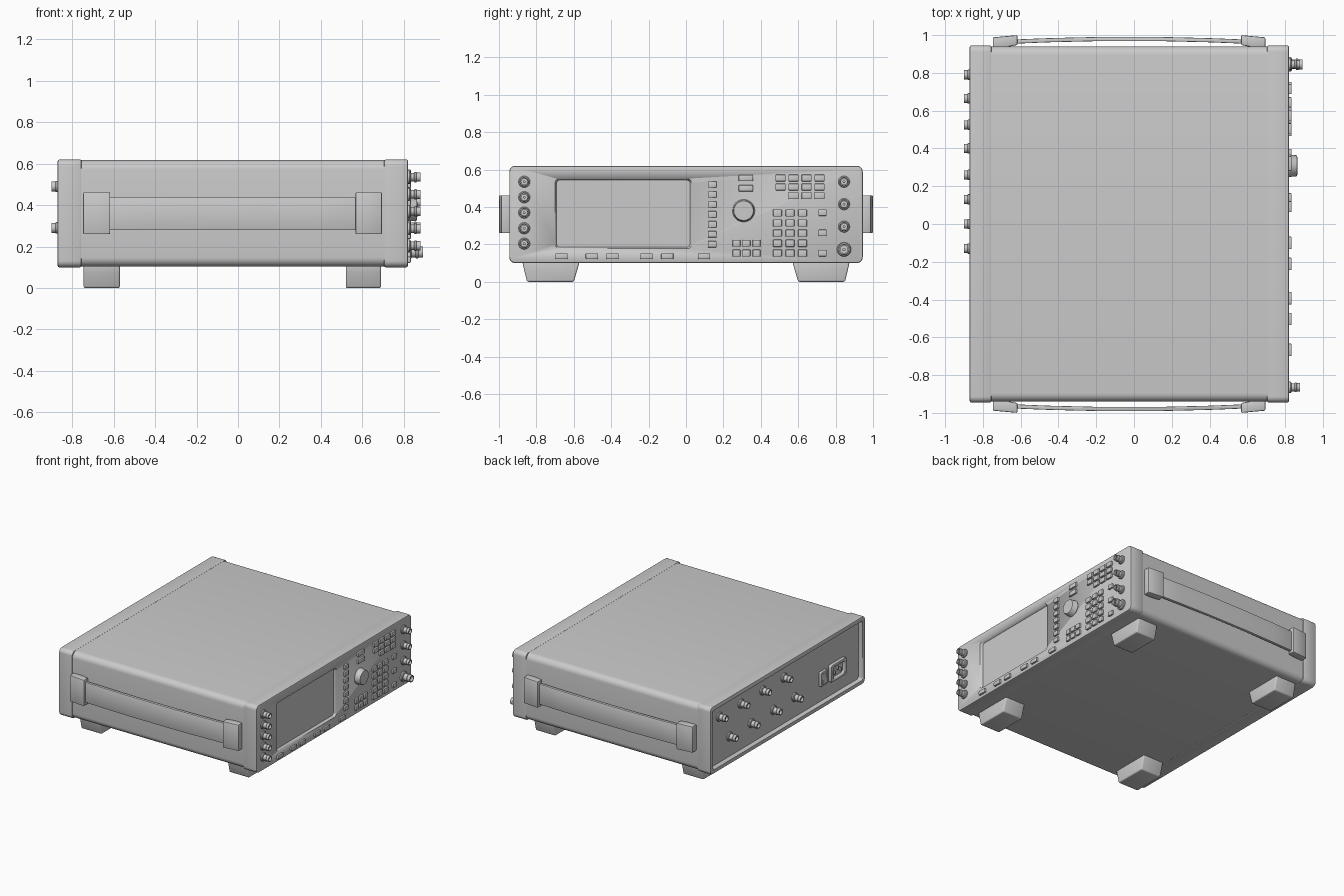
import bpy, bmesh, math

if "Cube" in bpy.data.objects:
    bpy.data.objects.remove(bpy.data.objects["Cube"])

Z0, Z1, HY = 0.10, 0.62, 0.945


def finish(name, bm, bevel=0.0, segs=2):
    bmesh.ops.recalc_face_normals(bm, faces=bm.faces)
    me = bpy.data.meshes.new(name)
    bm.to_mesh(me)
    bm.free()
    ob = bpy.data.objects.new(name, me)
    bpy.context.collection.objects.link(ob)
    bpy.ops.object.select_all(action='DESELECT')
    ob.select_set(True)
    bpy.context.view_layer.objects.active = ob
    if bevel:
        m = ob.modifiers.new("bevel", 'BEVEL')
        m.width, m.segments, m.limit_method = bevel, segs, 'ANGLE'
        bpy.ops.object.modifier_apply(modifier=m.name)
    bpy.ops.object.shade_smooth_by_angle(angle=math.radians(35))
    return ob


def round_rect(u0, u1, v0, v1, r, n=6):
    pts = []
    for k, (u, v) in enumerate([(u1 - r, v1 - r), (u0 + r, v1 - r), (u0 + r, v0 + r), (u1 - r, v0 + r)]):
        for i in range(n + 1):
            a = math.pi / 2 * (k + i / n)
            pts.append((u + r * math.cos(a), v + r * math.sin(a)))
    return pts


def loft(name, axis, ring_a, a, ring_b, b, bevel=0.0, segs=2):
    """Closed solid between two matching profiles at a and b along the axis."""
    place = {'x': lambda p, t: (t, p[0], p[1]), 'z': lambda p, t: (p[0], p[1], t)}[axis]
    bm = bmesh.new()
    va = [bm.verts.new(place(p, a)) for p in ring_a]
    vb = [bm.verts.new(place(p, b)) for p in ring_b]
    bm.faces.new(va)
    bm.faces.new(vb)
    for i in range(len(va)):
        j = (i + 1) % len(va)
        bm.faces.new((va[i], va[j], vb[j], vb[i]))
    return finish(name, bm, bevel, segs)


def prism(name, axis, ring, a, b, bevel=0.0, segs=2):
    return loft(name, axis, ring, a, ring, b, bevel, segs)


def cut(ob, cutter):
    m = ob.modifiers.new("cut", 'BOOLEAN')
    m.operation, m.object, m.solver = 'DIFFERENCE', cutter, 'EXACT'
    bpy.context.view_layer.objects.active = ob
    bpy.ops.object.modifier_apply(modifier=m.name)
    bpy.data.objects.remove(cutter)


def lathe(name, x, y, z, profile, sign=1, scale=1.0, n=24):
    """Revolve (radius, height) points around the x axis."""
    bm = bmesh.new()
    rings = []
    for r, h in profile:
        rings.append([bm.verts.new((x + sign * h * scale,
                                    y + r * scale * math.cos(2 * math.pi * i / n),
                                    z + r * scale * math.sin(2 * math.pi * i / n))) for i in range(n)])
    for p, q in zip(rings, rings[1:]):
        for i in range(n):
            j = (i + 1) % n
            bm.faces.new((p[i], p[j], q[j], q[i]))
    bm.faces.new(rings[0])
    bm.faces.new(rings[-1])
    return finish(name, bm)


def keys(name, ys, zs, w, h):
    bm = bmesh.new()
    for y in ys:
        for z in zs:
            vs = bmesh.ops.create_cube(bm, size=1)['verts']
            for v in vs:
                v.co = (0.822 + v.co.x * 0.024, y + v.co.y * w, z + v.co.z * h)
    return finish(name, bm, 0.004, 2)


# Cover and the two end frames
prism("cover", 'x', round_rect(-HY + .004, HY - .004, Z0 + .003, Z1 - .003, 0.045), -0.77, 0.72)
front = prism("front_frame", 'x', round_rect(-HY, HY, Z0, Z1, 0.032), 0.705, 0.82, 0.008)
rear = prism("rear_frame", 'x', round_rect(-HY, HY, Z0, Z1, 0.032), -0.87, -0.755, 0.008)

# Recessed screen and recessed rear panel
cut(front, loft("screen_cutter", 'x', round_rect(-.692, .022, .185, .544, .02), 0.800,
                round_rect(-.702, .032, .175, .554, .025), 0.825))
cut(rear, loft("rear_cutter", 'x', round_rect(-.91, .91, .135, .585, .015), -0.835,
               round_rect(-.915, .915, .13, .59, .02), -0.88))

# Feet
for xn, x0, x1 in (("rear", -.745, -.57), ("front", .52, .69)):
    for yn, s in (("left", -1), ("right", 1)):
        foot = [(s * .875, .11), (s * .868, .075), (s * .85, 0), (s * .60, 0), (s * .578, .075), (s * .568, .11)]
        prism(f"{xn}_{yn}_foot", 'x', foot, x0, x1, 0.009, 3)

# Side handles: strap and end caps
strap_mid = [(-.70, .963), (-.45, .973), (-.2, .979), (.15, .979), (.40, .973), (.65, .963)]
for yn, s in (("left", -1), ("right", 1)):
    ring = [(x, s * (y + .011)) for x, y in strap_mid] + [(x, s * (y - .011)) for x, y in reversed(strap_mid)]
    prism(f"{yn}_handle_strap", 'z', ring, 0.28, 0.438, 0.004)
    for xn, xo, xi in (("rear", -.747, -.617), ("front", .695, .567)):
        cap = [(xo, s * .935), (xo, s * .988), (xi, s * 1.0), (xi, s * .948), ((xo + xi) / 2, s * .935)]
        prism(f"{yn}_{xn}_handle_cap", 'z', cap, 0.26, 0.462, 0.006)

# Coaxial connectors on both ends
coax = [(.031, -.008), (.031, .008), (.028, .012), (.021, .014), (.021, .03), (.025, .032), (.025, .04),
        (.022, .042), (.022, .06), (.016, .06), (.016, .025), (.007, .025), (.007, .05), (.003, .052)]
for i, z in enumerate((.535, .452, .37, .286, .204)):
    lathe(f"left_connector_{i}", 0.82, -.865, z, coax)
for i, z in enumerate((.535, .415, .295)):
    lathe(f"right_connector_{i}", 0.82, .845, z, coax)
lathe("output_connector", 0.82, .845, .173, coax, 1, 1.22)
for i, y in enumerate((.79, .665, .525, .40, .26, .13, 0, -.13)):
    lathe(f"rear_connector_{i}", -0.835, y, .29 if i % 2 else .49, coax, -1, 1.1)

# Tuning knob
lathe("tuning_knob", 0.82, .308, .38, [(.060, -.005), (.060, .006), (.057, .010), (.056, .038), (.052, .044),
                                       (.035, .045), (.010, .044)], 1, 1, 40)

# Front panel keys
keys("screen_softkeys", [.14], [.52 - .0532 * i for i in range(7)], .046, .034)
keys("menu_keys", [.32], [.555, .50], .078, .034)
keys("arrow_keys", [.27, .323, .377], [.206, .153], .042, .037)
keys("function_keys", [.505, .575, .645, .714], [.555, .507], .054, .036)
keys("function_keys_lower", [.575, .645, .714], [.46], .054, .036)
keys("number_keys", [.489, .556, .623], [.368, .314, .26, .206, .153], .047, .038)
keys("output_keys", [.73], [.37, .262, .153], .044, .034)
keys("bottom_keys", [-.666, -.503, -.393, -.211, -.10, .096], [.137], .066, .03)

# Rear power switch and mains inlet
switch = prism("power_switch_frame", 'x', round_rect(-.51, -.43, .255, .365, .008), -.83, -.855, .003)
cut(switch, prism("switch_cutter", 'x', round_rect(-.497, -.443, .27, .35, .004), -.845, -.87))
rocker = [(-.84, -.495), (-.84, -.445), (-.862, -.445), (-.862, -.495)]
loft("power_rocker", 'z', rocker, .272, [(x + (.012 if x < -.85 else 0), y) for x, y in rocker], .348)
inlet = prism("mains_inlet", 'x', round_rect(-.735, -.545, .245, .375, .015), -.83, -.86, .004)
cut(inlet, prism("inlet_cutter", 'x', round_rect(-.71, -.57, .265, .355, .015), -.838, -.88))
for i, (y, z) in enumerate(((-.675, .30), (-.64, .325), (-.605, .30))):
    prism(f"inlet_pin_{i}", 'x', round_rect(y - .005, y + .005, z - .013, z + .013, .002, 2), -.834, -.855)
